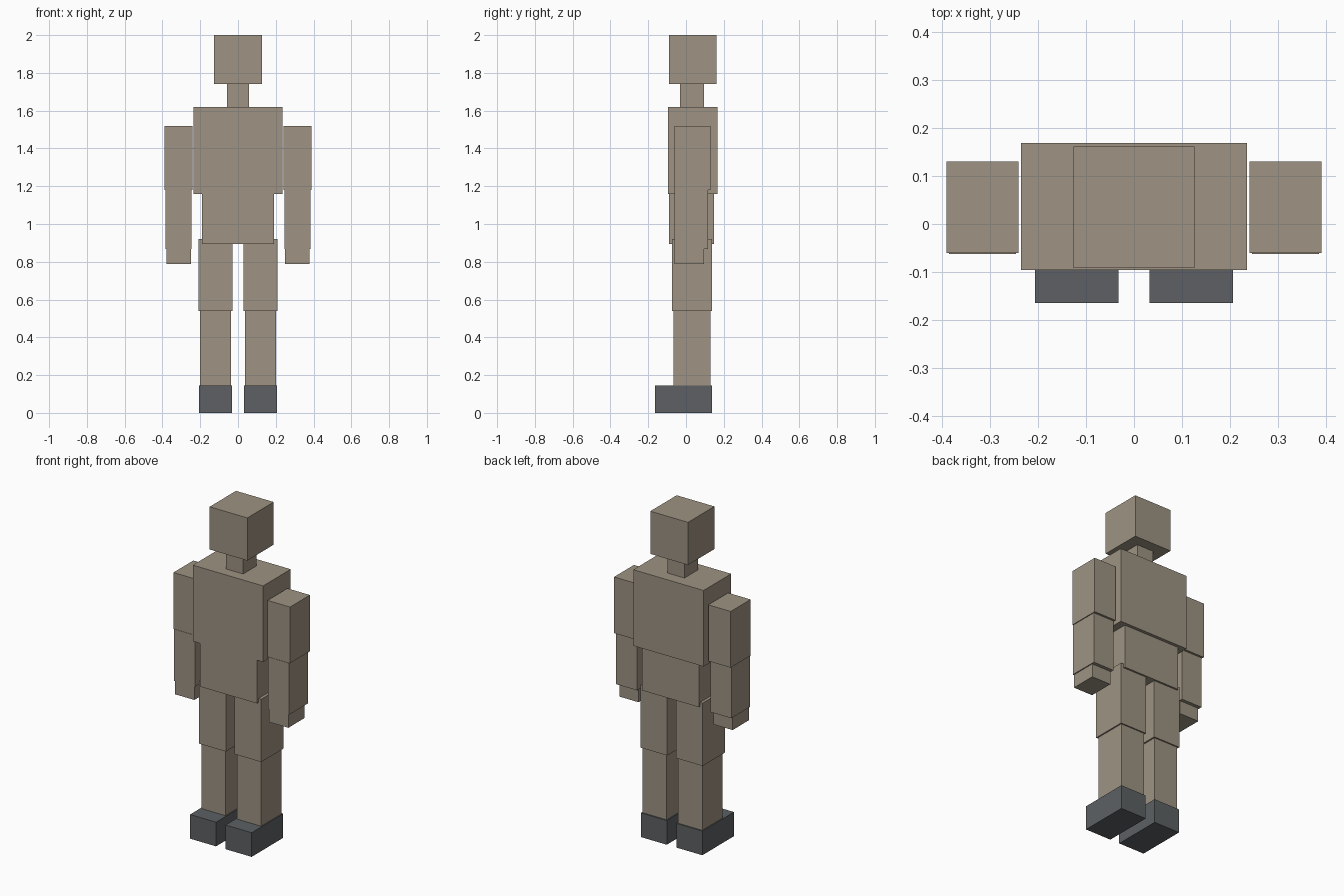
import bpy

if "Cube" in bpy.data.objects:
    bpy.data.objects.remove(bpy.data.objects["Cube"])


def material(name, rgb):
    m = bpy.data.materials.new(name)
    m.diffuse_color = (*rgb, 1.0)
    m.use_nodes = True
    m.node_tree.nodes["Principled BSDF"].inputs["Base Color"].default_value = m.diffuse_color
    return m


TAN = material("warm tan", (0.342, 0.292, 0.227))
GREY = material("dark grey", (0.109, 0.118, 0.125))


def box(name, x, y, z, mat):
    """Box from (min, max) ranges on each axis."""
    bpy.ops.mesh.primitive_cube_add(size=1, location=[(a + b) / 2 for a, b in (x, y, z)])
    ob = bpy.context.object
    ob.name = name
    ob.scale = [b - a for a, b in (x, y, z)]
    bpy.ops.object.transform_apply(location=False, rotation=False, scale=True)
    ob.data.materials.append(mat)


# Centre parts
box("head", (-0.126, 0.126), (-0.091, 0.161), (1.742, 2.0), TAN)
box("neck", (-0.057, 0.057), (-0.032, 0.096), (1.62, 1.742), TAN)
box("chest", (-0.235, 0.235), (-0.096, 0.168), (1.16, 1.62), TAN)
box("abdomen", (-0.19, 0.19), (-0.09, 0.149), (0.895, 1.16), TAN)

# Limbs, given for the +x side and mirrored to the other
LIMBS = [
    ("upper_arm", (0.24, 0.39), (-0.06, 0.13), (1.18, 1.52), TAN),
    ("forearm", (0.245, 0.385), (-0.062, 0.117), (0.868, 1.18), TAN),
    ("hand", (0.25, 0.379), (-0.06, 0.096), (0.787, 0.868), TAN),
    ("thigh", (0.029, 0.208), (-0.075, 0.138), (0.54, 0.92), TAN),
    ("shin", (0.038, 0.2), (-0.065, 0.13), (0.146, 0.54), TAN),
    ("foot", (0.032, 0.206), (-0.164, 0.138), (0.0, 0.146), GREY),
]
for name, x, y, z, mat in LIMBS:
    box(name + "_left", x, y, z, mat)
    box(name + "_right", (-x[1], -x[0]), y, z, mat)
